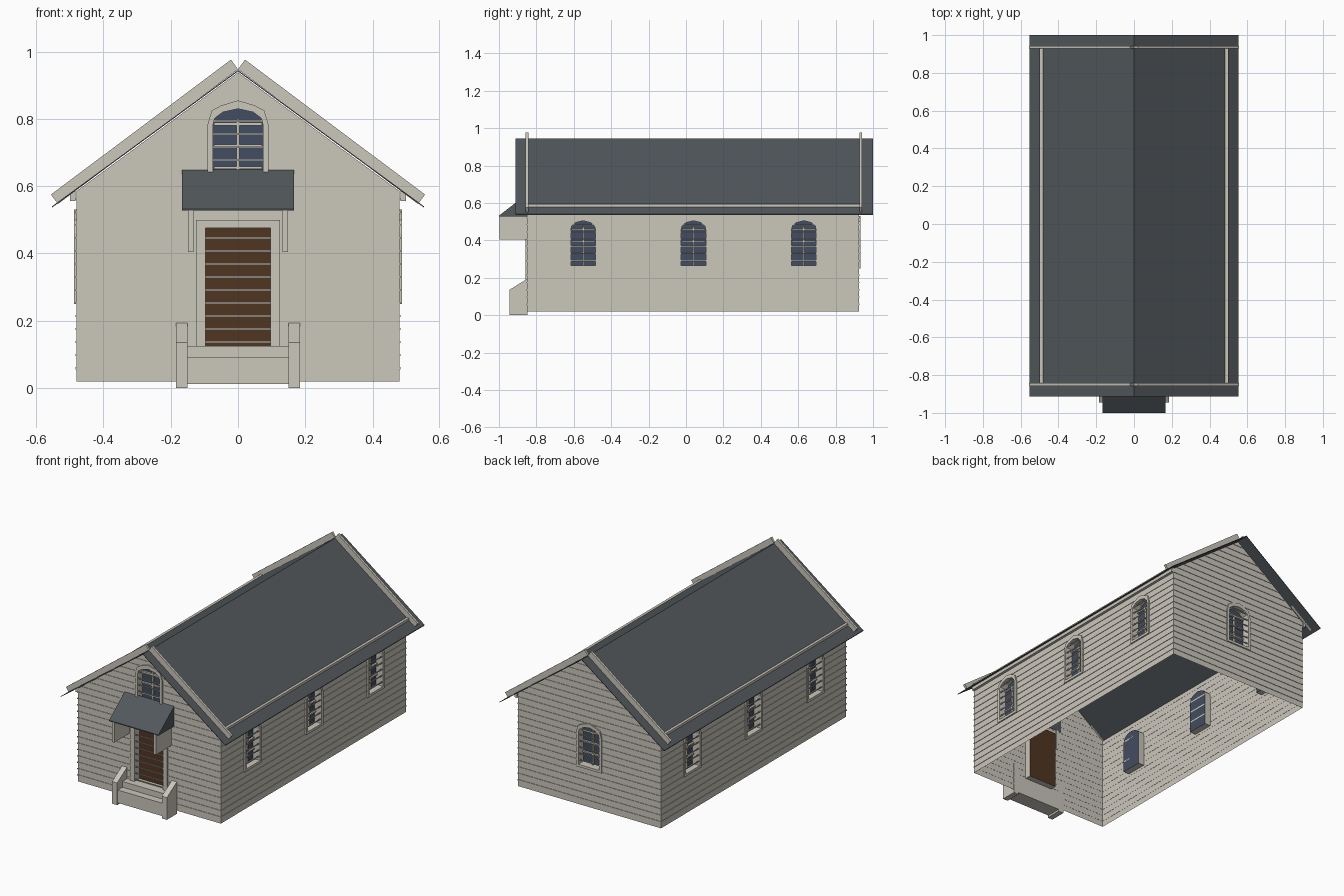
import bpy, bmesh, math
from mathutils import Matrix, Vector

if "Cube" in bpy.data.objects:
    bpy.data.objects.remove(bpy.data.objects["Cube"])


def material(name, rgb):
    m = bpy.data.materials.new(name)
    m.use_nodes = True
    m.diffuse_color = (*rgb, 1)
    m.node_tree.nodes["Principled BSDF"].inputs["Base Color"].default_value = (*rgb, 1)
    return m


CREAM = material("cream_paint", (0.60, 0.57, 0.50))
SLATE = material("slate_roof", (0.085, 0.098, 0.108))
WOOD = material("brown_wood", (0.08, 0.036, 0.015))
GLASS = material("blue_glass", (0.055, 0.074, 0.12))

FRONT, BACK, SIDE = 0.85, 0.925, 0.48   # wall distances from the centre
BASE, RIDGE, SLOPE = 0.02, 0.945, 0.736
DEPTH = 0.04                            # recess of doors and windows


def finish(bm, name, *mats, fix=True):
    if fix:
        bmesh.ops.recalc_face_normals(bm, faces=bm.faces)
    me = bpy.data.meshes.new(name)
    bm.to_mesh(me)
    bm.free()
    for m in mats:
        me.materials.append(m)
    ob = bpy.data.objects.new(name, me)
    bpy.context.collection.objects.link(ob)
    return ob


def add_box(bm, lo, hi, mat=None):
    lo, hi = Vector(lo), Vector(hi)
    m = Matrix.Translation((lo + hi) / 2) @ Matrix.Diagonal((*(hi - lo), 1))
    bmesh.ops.create_cube(bm, size=1, matrix=(mat or Matrix()) @ m)


def box(name, lo, hi, mat):
    bm = bmesh.new()
    add_box(bm, lo, hi)
    return finish(bm, name, mat)


def prism(name, points, axis, a, b, mat):
    """Extrude a profile: along x it is (y, z), along y it is (x, z)."""
    bm = bmesh.new()
    ends = []
    for t in (a, b):
        ends.append([bm.verts.new((t, p, q) if axis == "x" else (p, t, q)) for p, q in points])
    bm.faces.new(ends[0])
    bm.faces.new(ends[1])
    for i in range(len(points)):
        j = (i + 1) % len(points)
        bm.faces.new((ends[0][i], ends[0][j], ends[1][j], ends[1][i]))
    return finish(bm, name, mat)


def mirrored(half):
    """Closed outline from its right half, bottom to peak."""
    return half + [(-x, z) for x, z in reversed(half) if x > 0]


def shifted(points, u, z):
    return [(p + u, q + z) for p, q in points]


def facing(angle, dist):
    """Wall frame: x along the wall, -y outward, z up."""
    return Matrix.Rotation(math.radians(angle), 4, "Z") @ Matrix.Translation((0, -dist, 0))


# Wall sheet with holes
def wall(name, M, outline, holes):
    bm = bmesh.new()
    edges = []
    for loop in [outline] + holes:
        vs = [bm.verts.new((u, 0, z)) for u, z in loop]
        edges += [bm.edges.new((vs[i - 1], vs[i])) for i in range(len(vs))]
    bmesh.ops.triangle_fill(bm, edges=edges, use_beauty=True, normal=(0, -1, 0))
    for f in bm.faces:
        f.normal_update()
        if f.normal.y > 0:
            f.normal_flip()
    bm.transform(M)
    finish(bm, name, CREAM, fix=False)


# Raised frame, reveal and recessed panel
def opening(name, M, inner, outer, panel):
    bm = bmesh.new()
    rings = []
    for loop, y in ((outer, 0), (outer, -0.008), (inner, -0.008), (inner, DEPTH)):
        rings.append([bm.verts.new((u, y, z)) for u, z in loop])
    n = len(inner)
    for a, b in zip(rings, rings[1:]):
        for i in range(n):
            j = (i + 1) % n
            bm.faces.new((a[i], a[j], b[j], b[i]))
    pane = bm.faces.new(rings[-1])
    pane.material_index = 1
    bm.transform(M)
    finish(bm, name, CREAM, panel)


def arch(w, edge):
    inner = [(w, 0), (w, .19), (w * .92, .212), (w * .6, .23), (0, .24)]
    e = edge
    outer = [(w + e, -e), (w + e, .195), (w * .92 + e * .6, .235), (w * .6 + e * .3, .25), (0, .265)]
    return mirrored(inner), mirrored(outer)


def window(name, M, w, u, z):
    inner, outer = arch(w, 0.015)
    hole = shifted(inner, u, z)
    opening(name, M, hole, shifted(outer, u, z), GLASS)
    bm = bmesh.new()
    add_box(bm, (u - .004, DEPTH - .012, z), (u + .004, DEPTH, z + .21))
    for h in (.065, .13, .195):
        add_box(bm, (u - w * .95, DEPTH - .012, z + h - .004), (u + w * .95, DEPTH, z + h + .004))
    bm.transform(M)
    finish(bm, name + "_bars", CREAM)
    return hole


# Thin horizontal siding ribs
def siding(name, M, span):
    bm = bmesh.new()
    k = 1
    while True:
        z = BASE + 0.0387 * k
        ends = span(z)
        if ends is None:
            break
        add_box(bm, (ends[0], -0.003, z - .003), (ends[1], 0.001, z + .003))
        k += 1
    bm.transform(M)
    finish(bm, name, CREAM)


def gable_span(z):
    half = min(SIDE + .003, (RIDGE - z) / SLOPE - .012)
    return (-half, half) if half > .015 else None


gable = mirrored([(SIDE, BASE), (SIDE, .585), (0, .938)])

# Front wall with door and upper window
M = facing(0, FRONT)
door = [(.096, .125), (.096, .475), (-.096, .475), (-.096, .125)]
door_trim = [(.125, .12), (.125, .5), (-.125, .5), (-.125, .12)]
opening("front_door", M, door, door_trim, WOOD)
wall("front_wall", M, gable, [door, window("front_window", M, .075, 0, .59)])
siding("front_siding", M, gable_span)

# Back wall
M = facing(180, BACK)
wall("back_wall", M, gable, [window("back_window", M, .07, 0, .265)])
siding("back_siding", M, gable_span)

# Side walls, three windows each
for side, angle, s in (("left", 90, 1), ("right", -90, -1)):
    M = facing(angle, SIDE)
    holes = [window(f"{side}_window_{i + 1}", M, .066, s * y, .265)
             for i, y in enumerate((-.55, .04, .63))]
    lo, hi = sorted((-FRONT * s, BACK * s))
    wall(f"{side}_wall", M, [(lo, BASE), (hi, BASE), (hi, .585), (lo, .585)], holes)
    siding(f"{side}_siding", M, lambda z: (lo, hi) if z < .575 else None)

# Roof sheet
drop = 0.004
prism("roof", [(0, RIDGE), (.553, .54), (.553, .54 - drop), (0, RIDGE - drop),
               (-.553, .54 - drop), (-.553, .54)], "y", -.912, 1, SLATE)

# Gable boards and eave strips
for side, s in (("left", 1), ("right", -1)):
    for end, y in (("front", -.85), ("back", .935)):
        prism(f"{end}_{side}_gable_board",
              [(s * .021, .976), (s * .556, .575), (s * .535, .547), (0, .947)],
              "y", y - .007, y + .007, CREAM)
    xs = sorted((s * .483, s * .499))
    box(f"{side}_eave_strip", (xs[0], -.845, .556), (xs[1], .93, .594), CREAM)

# Door canopy and its brackets
prism("canopy", [(-.848, .65), (-1, .532), (-1, .527), (-.848, .527)], "x", -.166, .166, SLATE)
for side, s in (("left", 1), ("right", -1)):
    xs = sorted((s * .132, s * .148))
    box(f"{side}_canopy_bracket", (xs[0], -.998, .405), (xs[1], -.848, .528), CREAM)

# Entrance steps with sloped cheek walls
prism("steps", [(-.848, .012), (-.94, .012), (-.94, .09), (-.895, .09), (-.895, .125), (-.848, .125)],
      "x", -.151, .151, CREAM)
for side, s in (("left", 1), ("right", -1)):
    prism(f"{side}_step_cheek", [(-.848, 0), (-.945, 0), (-.945, .135), (-.848, .195)],
          "x", s * .15, s * .184, CREAM)
